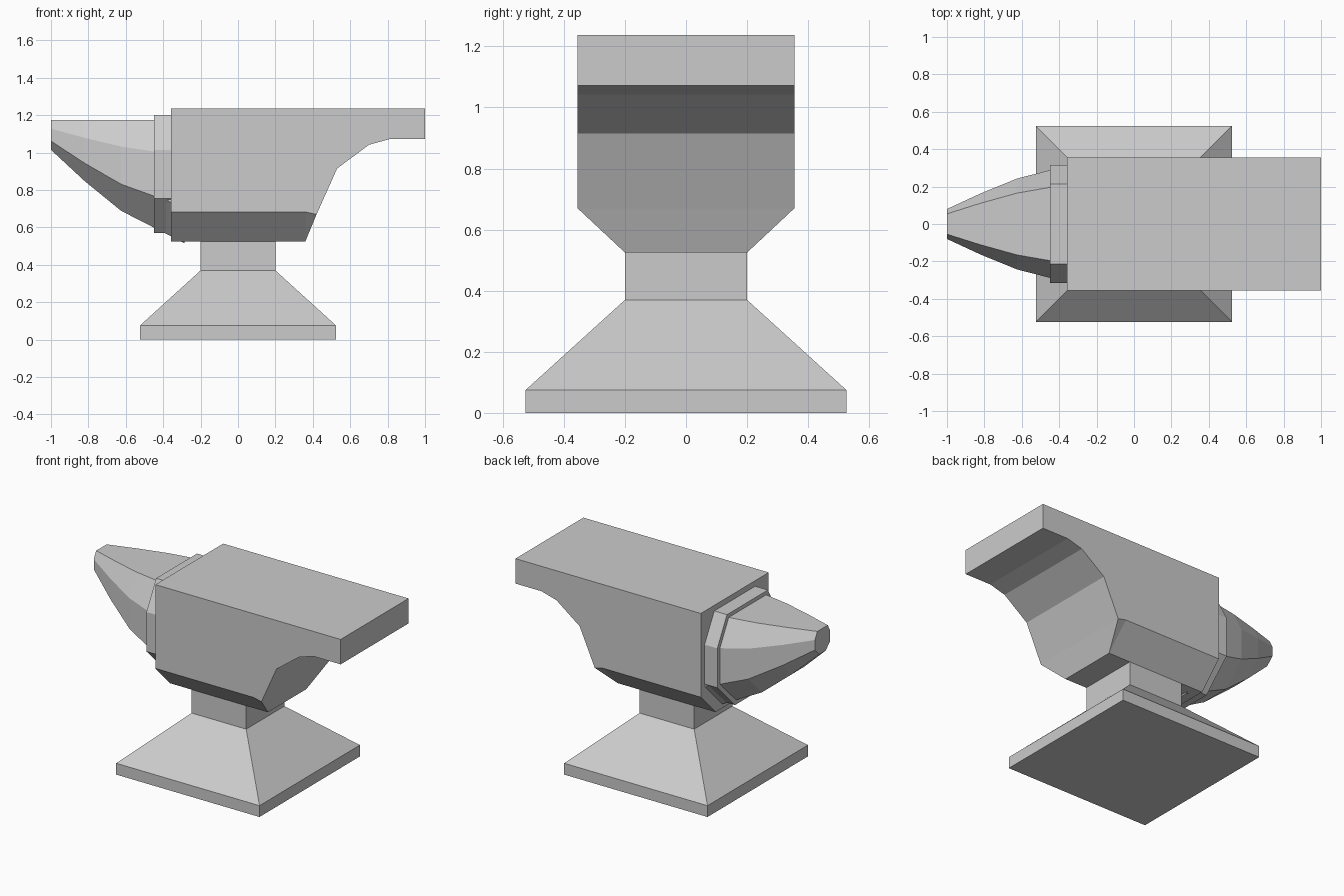
import bpy, bmesh

if "Cube" in bpy.data.objects:
    bpy.data.objects.remove(bpy.data.objects["Cube"])


def finish(name, bm):
    bmesh.ops.recalc_face_normals(bm, faces=bm.faces[:])
    mesh = bpy.data.meshes.new(name)
    bm.to_mesh(mesh)
    bm.free()
    obj = bpy.data.objects.new(name, mesh)
    bpy.context.collection.objects.link(obj)
    return obj


def loft(name, rings):
    """Skin a closed solid through rings with equal point counts."""
    bm = bmesh.new()
    rows = [[bm.verts.new(p) for p in ring] for ring in rings]
    n = len(rows[0])
    for a, b in zip(rows, rows[1:]):
        for i in range(n):
            j = (i + 1) % n
            bm.faces.new((a[i], a[j], b[j], b[i]))
    bm.faces.new(rows[0])
    bm.faces.new(rows[-1])
    return finish(name, bm)


def square(h, z):
    return [(-h, -h, z), (h, -h, z), (h, h, z), (-h, h, z)]


def octagon(x, r, top):
    """Eight-sided section hanging below a wide flat top."""
    c = top - r
    half = [(0.68 * r, top), (r, c + 0.414 * r), (r, c - 0.414 * r), (0.414 * r, c - r)]
    return [(x, y, z) for y, z in half] + [(x, -y, z) for y, z in reversed(half)]


# Flared foot and neck
loft("foot", [square(0.525, 0), square(0.525, 0.075), square(0.2, 0.37), square(0.2, 0.53)])

# Horn, tapering to a blunt tip, and the collar around its root
loft("horn", [octagon(x, r, 1.175) for x, r in
              [(-1, 0.08), (-0.82, 0.1635), (-0.625, 0.243), (-0.285, 0.33)]])
loft("collar", [octagon(x, 0.315, 1.2) for x in (-0.45, -0.355)])

# Body with overhanging heel: x, half width y, z around the outline
outline = [(-0.357, 0.355, 1.237), (1, 0.355, 1.237), (1, 0.355, 1.072), (0.81, 0.355, 1.072),
           (0.7, 0.355, 1.042), (0.53, 0.355, 0.915), (0.42, 0.355, 0.67),
           (0.36, 0.2, 0.525), (-0.357, 0.2, 0.525), (-0.357, 0.355, 0.683)]
bm = bmesh.new()
sides = []
for s in (-1, 1):
    v = [bm.verts.new((x, s * y, z)) for x, y, z in outline]
    k = bm.verts.new((0.36, s * 0.355, 0.683))
    bm.faces.new(v[:7] + [k, v[9]])           # flat side
    bm.faces.new((k, v[7], v[8], v[9]))       # lower chamfer
    bm.faces.new((k, v[6], v[7]))             # chamfer corner
    sides.append(v)
a, b = sides
for i in range(len(a)):
    j = (i + 1) % len(a)
    bm.faces.new((a[i], a[j], b[j], b[i]))
finish("body", bm)
